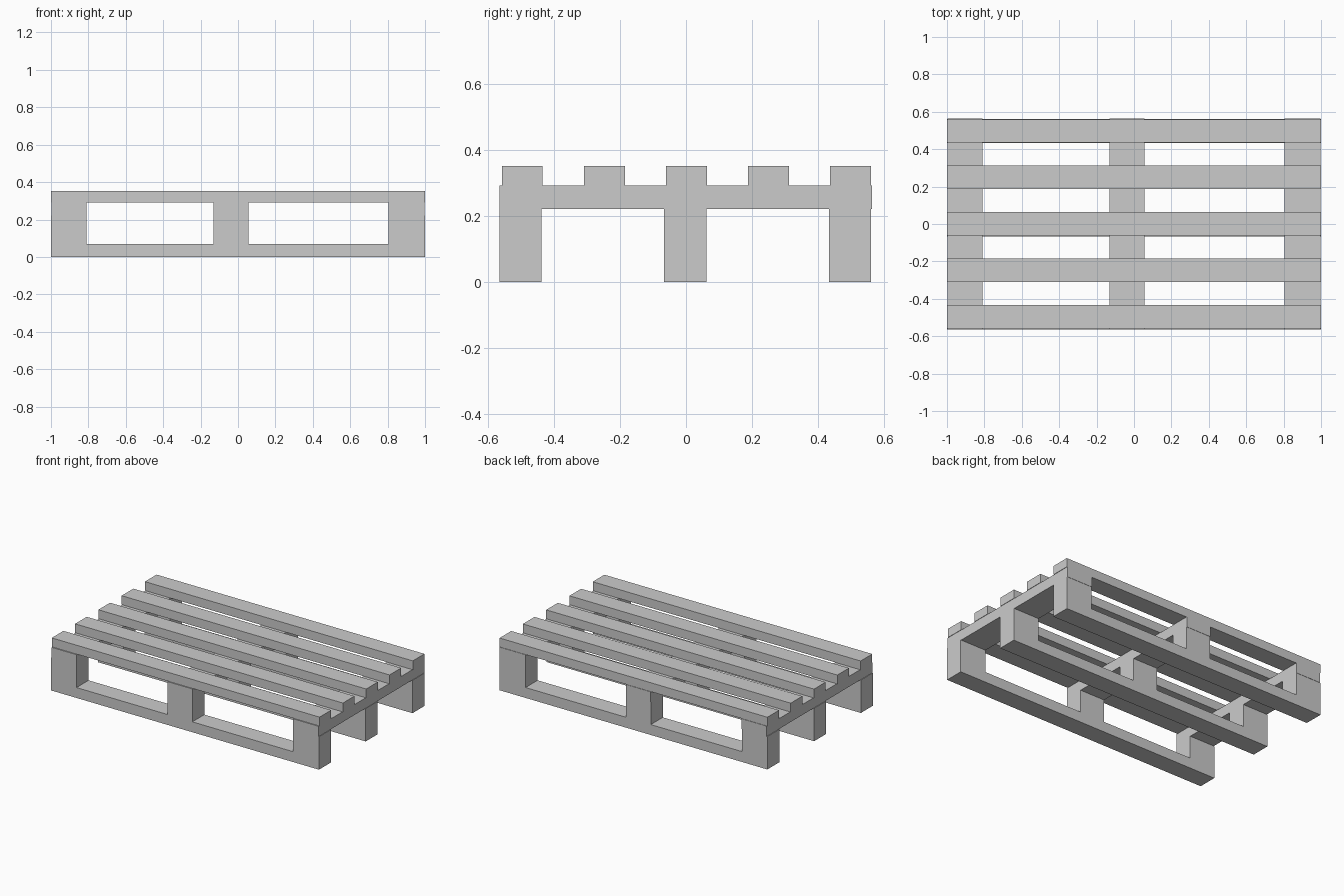
import bpy, bmesh

if "Cube" in bpy.data.objects:
    bpy.data.objects.remove(bpy.data.objects["Cube"])

# Shared x spans of the three block columns, and the layer heights
COLUMNS = [(-1.0, -0.81), (-0.13, 0.055), (0.805, 1.0)]
Z_BOARD, Z_BLOCK, Z_CROSS, Z_TOP = 0.07, 0.222, 0.292, 0.352


def finish(bm, name):
    bmesh.ops.recalc_face_normals(bm, faces=bm.faces)
    mesh = bpy.data.meshes.new(name)
    bm.to_mesh(mesh)
    bm.free()
    obj = bpy.data.objects.new(name, mesh)
    bpy.context.collection.objects.link(obj)
    return obj


def box(name, x, y, z):
    bm = bmesh.new()
    bmesh.ops.create_cube(bm, size=1)
    for v in bm.verts:
        v.co = [a + (b - a) * (c + 0.5) for (a, b), c in zip((x, y, z), v.co)]
    return finish(bm, name)


def runner(name, y0, y1):
    # Comb profile: ground board with three upright blocks, extruded in y
    profile = [(-1.0, 0.0), (1.0, 0.0)]
    for i in (2, 1, 0):
        a, b = COLUMNS[i]
        if i < 2:
            profile.append((b, Z_BOARD))
        profile += [(b, Z_BLOCK), (a, Z_BLOCK)]
        if i > 0:
            profile.append((a, Z_BOARD))
    bm = bmesh.new()
    face = bm.faces.new([bm.verts.new((x, y0, z)) for x, z in profile])
    ext = bmesh.ops.extrude_face_region(bm, geom=[face], use_keep_orig=True)
    moved = [g for g in ext["geom"] if isinstance(g, bmesh.types.BMVert)]
    bmesh.ops.translate(bm, verts=moved, vec=(0, y1 - y0, 0))
    return finish(bm, name)


# Three runners standing on the ground
for side, y0, y1 in (("front", -0.565, -0.437), ("middle", -0.066, 0.062),
                     ("back", 0.433, 0.561)):
    runner(side + "_runner", y0, y1)

# Cross boards over the blocks, a touch inside the outer ends
CROSS = [("left", -0.996, -0.81), ("centre", -0.13, 0.055), ("right", 0.805, 0.997)]
for side, x0, x1 in CROSS:
    box(side + "_cross_board", (x0, x1), (-0.565, 0.563), (Z_BLOCK, Z_CROSS))

# Five evenly spaced deck slats
for i in range(5):
    y = -0.496 + i * 0.2485
    box(f"deck_slat_{i + 1}", (-1.0, 1.0), (y - 0.062, y + 0.062), (Z_CROSS, Z_TOP))
